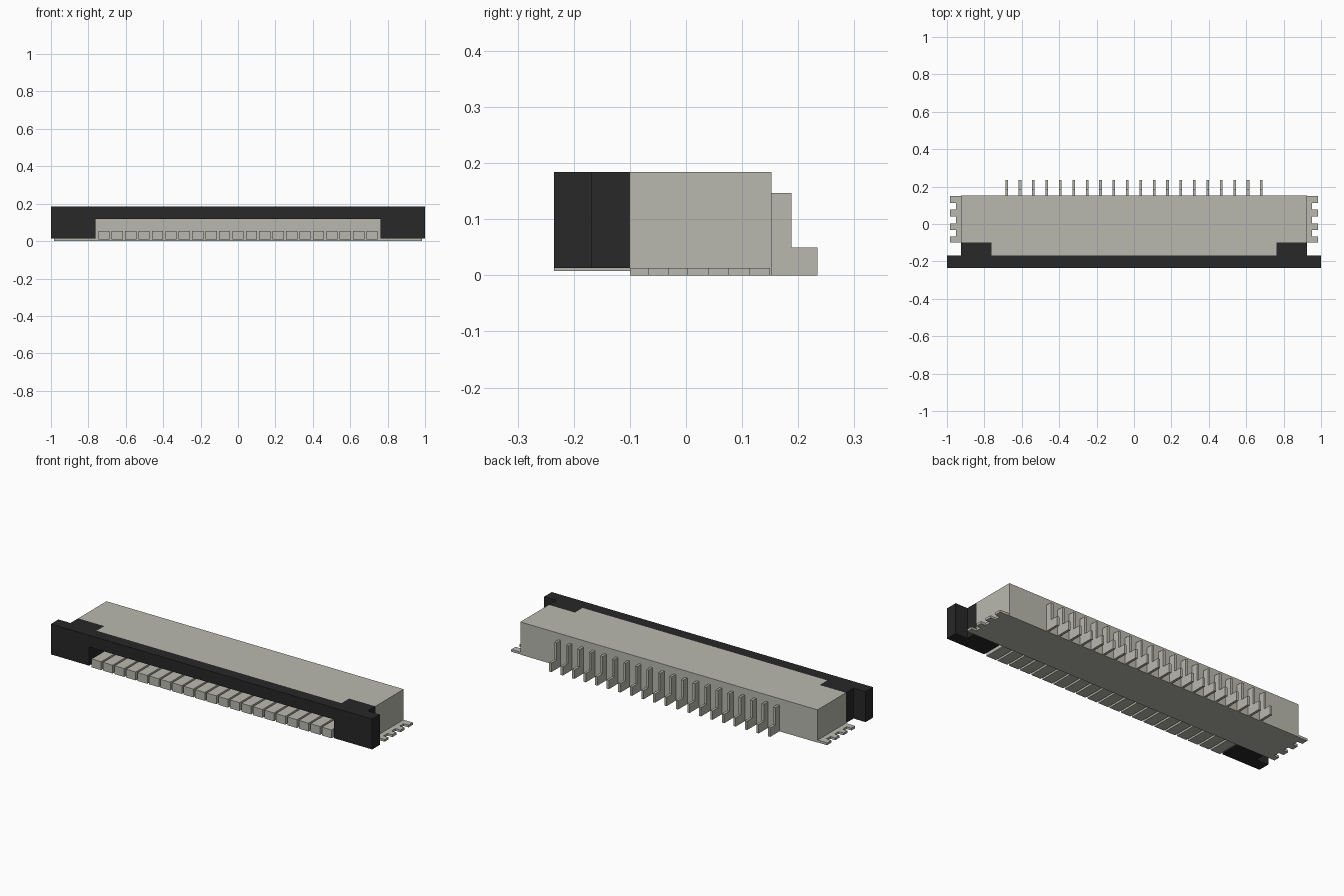
import bpy
import bmesh
from mathutils import Vector

cube = bpy.data.objects.get("Cube")
if cube:
    bpy.data.objects.remove(cube, do_unlink=True)


def material(name, rgb):
    m = bpy.data.materials.new(name)
    m.use_nodes = True
    m.diffuse_color = (*rgb, 1)
    m.node_tree.nodes["Principled BSDF"].inputs["Base Color"].default_value = (*rgb, 1)
    return m


GREY = material("warm grey", (0.485, 0.485, 0.428))
BLACK = material("matte black", (0.021, 0.021, 0.021))


def prism(name, points, direction, mat):
    """Extrude a flat outline of 3D points along a direction."""
    bm = bmesh.new()
    face = bm.faces.new([bm.verts.new(p) for p in points])
    ext = bmesh.ops.extrude_face_region(bm, geom=[face])
    verts = [g for g in ext["geom"] if isinstance(g, bmesh.types.BMVert)]
    bmesh.ops.translate(bm, vec=Vector(direction), verts=verts)
    # the source face is kept by the extrusion, so the solid is closed
    bmesh.ops.recalc_face_normals(bm, faces=bm.faces)
    mesh = bpy.data.meshes.new(name)
    bm.to_mesh(mesh)
    bm.free()
    mesh.materials.append(mat)
    ob = bpy.data.objects.new(name, mesh)
    bpy.context.collection.objects.link(ob)
    return ob


def box(name, x0, x1, y0, y1, z0, z1, mat):
    return prism(name, [(x0, y0, z0), (x1, y0, z0), (x1, y1, z0), (x0, y1, z0)],
                 (0, 0, z1 - z0), mat)


PITCH = 0.0717
TOP = 0.184
BACK = 0.152
STEP = -0.10      # front of the housing's full-width part
BAR_BACK = -0.168
FRONT = -0.235

# Housing: main block below, with a T-shaped roof reaching forward to the bar
box("housing", -0.925, 0.925, STEP, BACK, 0, 0.118, GREY)
roof = [(-0.925, BACK), (-0.925, STEP), (-0.762, STEP), (-0.762, BAR_BACK),
        (0.762, BAR_BACK), (0.762, STEP), (0.925, STEP), (0.925, BACK)]
prism("housing_roof", [(x, y, 0.118) for x, y in roof], (0, 0, TOP - 0.118), GREY)

# Front lock bar with a wide opening underneath
bar = [(-1, 0.013), (-0.762, 0.013), (-0.762, 0.118), (0.762, 0.118),
       (0.762, 0.013), (1, 0.013), (1, TOP), (-1, TOP)]
prism("lock_bar", [(x, FRONT, z) for x, z in bar], (0, BAR_BACK - FRONT, 0), BLACK)

for side, s in (("left", 1), ("right", -1)):
    # Bar end blocks filling the housing corners
    x0, x1 = sorted((s * 0.762, s * 0.925))
    box(f"{side}_bar_block", x0, x1, BAR_BACK, STEP, 0.013, TOP, BLACK)
    # Comb-shaped solder tab: spine with four teeth
    comb = [(0.92, STEP)]
    for y0, y1 in ((STEP, -0.067), (-0.031, 0.004), (0.04, 0.077), (0.112, 0.15)):
        comb += [(0.953, y0), (0.983, y0), (0.983, y1), (0.953, y1)]
    comb = [p for p in comb if p not in ((0.953, STEP), (0.953, 0.15))]
    comb.append((0.92, 0.15))
    prism(f"{side}_solder_tab", [(s * x, y, 0) for x, y in comb], (0, 0, 0.013), GREY)

# Row of floor teeth under the bar
for i in range(21):
    x = (i - 10) * PITCH
    box(f"floor_tooth_{i + 1}", x - 0.03, x + 0.03, FRONT, STEP + 0.002, 0.008, 0.055, GREY)

# Rear contact pins: tall stem with a low foot
pin = [(BACK - 0.002, 0), (0.234, 0), (0.234, 0.05), (0.188, 0.05),
       (0.188, 0.147), (BACK - 0.002, 0.147)]
for i in range(20):
    x = (i - 9.5) * PITCH
    prism(f"contact_pin_{i + 1}", [(x - 0.007, y, z) for y, z in pin], (0.014, 0, 0), GREY)
